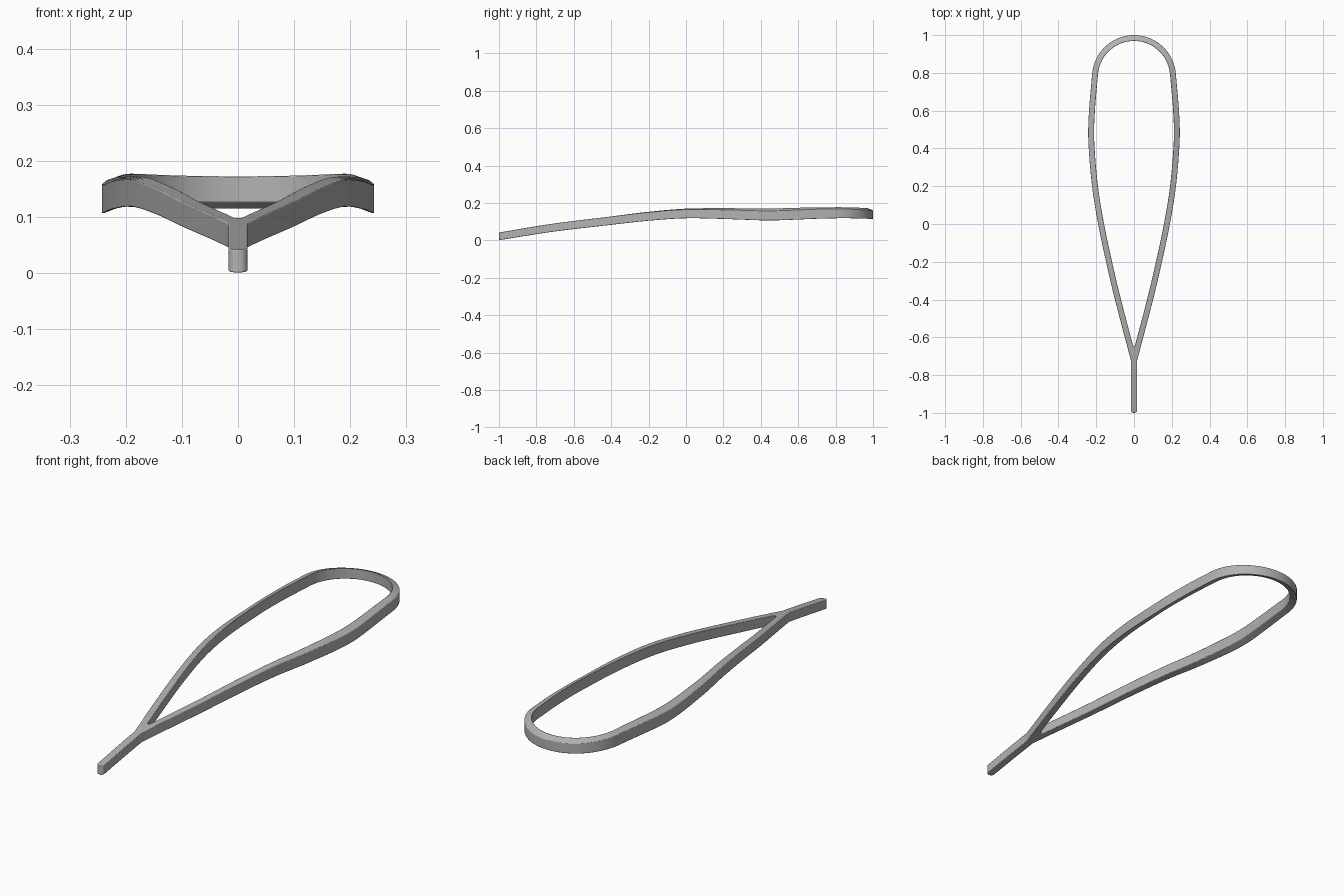
import bpy, bmesh, math
from mathutils import Vector

if "Cube" in bpy.data.objects:
    bpy.data.objects.remove(bpy.data.objects["Cube"])

grey = bpy.data.materials.new("mid grey")
grey.use_nodes = True
colour = (0.45, 0.45, 0.45, 1)
grey.diffuse_color = colour
grey.node_tree.nodes["Principled BSDF"].inputs["Base Color"].default_value = colour

THICK, FORK, APEX, HALF = 0.031, -0.72, -0.645, 0.017


def smooth(keys, t):
    """Smooth curve through (t, value) keys."""
    t = min(max(t, keys[0][0]), keys[-1][0])
    slope = lambda i: ((keys[min(i + 1, len(keys) - 1)][1] - keys[max(i - 1, 0)][1])
                       / (keys[min(i + 1, len(keys) - 1)][0] - keys[max(i - 1, 0)][0]))
    i = next(k for k in range(len(keys) - 1) if t <= keys[k + 1][0])
    (a, va), (b, vb) = keys[i], keys[i + 1]
    h = b - a
    u = (t - a) / h
    return ((2*u**3 - 3*u**2 + 1) * va + (u**3 - 2*u**2 + u) * h * slope(i)
            + (3*u**2 - 2*u**3) * vb + (u**3 - u**2) * h * slope(i + 1))


# Half width, underside height, depth and inward rise, all along y
width = [(FORK, HALF), (-0.4, 0.101), (-0.2, 0.148), (0, 0.19), (0.2, 0.222),
         (0.45, 0.242), (0.6, 0.238), (0.8, 0.221)]
under = [(-1, 0.001), (FORK, 0.045), (-0.4, 0.083), (-0.2, 0.105), (0, 0.118),
         (0.2, 0.114), (0.45, 0.106), (0.7, 0.115), (0.85, 0.118), (1, 0.114)]
depth = [(-1, 0.041), (FORK, 0.043), (-0.2, 0.046), (0.45, 0.052), (0.8, 0.051), (1, 0.046)]
rise = [(-0.4, 0), (0, 0.004), (0.45, 0.013), (0.8, 0.009), (1, 0.012)]

# Outer outline: arm, rounded end, then the mirrored half
right = [Vector((smooth(width, y), y)) for y in
         [FORK + (0.797 - FORK) * i / 56 for i in range(57)]]
for i in range(1, 25):
    a = math.radians(5 + 85 * i / 24)
    right.append(Vector((0.222 * math.cos(a), 0.778 + 0.222 * math.sin(a))))
outer = right + [Vector((-p.x, p.y)) for p in reversed(right[:-1])]

# Inner outline: offset inward, meeting in a small rounded crotch
inner = []
for i, p in enumerate(outer):
    d = (outer[min(i + 1, len(outer) - 1)] - outer[max(i - 1, 0)]).normalized()
    q = p + Vector((-d.y, d.x)) * THICK
    side = 1 if i < len(right) - 1 else -1
    if q.y < 0:
        q = Vector((side * max(side * q.x, 0.004), max(q.y, APEX)))
    inner.append(q)

bm = bmesh.new()


def edge_pair(p, y, lift=0):
    """Top and bottom vertices for one outline point."""
    z = smooth(under, y) + lift
    return (bm.verts.new((p.x, p.y, z + smooth(depth, y))), bm.verts.new((p.x, p.y, z)))


# Loop with a slightly domed top and underside
outs = [edge_pair(p, p.y) for p in outer]
ins = [edge_pair(q, q.y, smooth(rise, q.y)) for q in inner]
n = len(outs)
for i in range(n):
    j = (i + 1) % n
    (a, b), (c, d), (e, f), (g, h) = outs[i], outs[j], ins[j], ins[i]
    bm.faces.new((a, c, e, g))
    bm.faces.new((b, h, f, d))
    bm.faces.new((g, e, f, h))
    if j:
        bm.faces.new((a, b, d, c))

# Stem with a rounded tip, joined to the fork
stem = [Vector((HALF, FORK + (-0.985 - FORK) * i / 8)) for i in range(1, 9)]
stem += [Vector((HALF * math.cos(t), -0.985 - 0.015 * math.sin(t)))
         for t in (math.pi * k / 10 for k in range(1, 5))]
left, right_side = outs[-1], outs[0]
for p in stem:
    r, l = edge_pair(p, p.y), edge_pair(Vector((-p.x, p.y)), p.y)
    bm.faces.new((right_side[0], left[0], l[0], r[0]))
    bm.faces.new((right_side[1], r[1], l[1], left[1]))
    bm.faces.new((right_side[0], r[0], r[1], right_side[1]))
    bm.faces.new((left[0], left[1], l[1], l[0]))
    left, right_side = l, r
bm.faces.new((right_side[0], left[0], left[1], right_side[1]))

bmesh.ops.remove_doubles(bm, verts=bm.verts, dist=0.0003)
bmesh.ops.recalc_face_normals(bm, faces=bm.faces)
mesh = bpy.data.meshes.new("loop_frame")
bm.to_mesh(mesh)
bm.free()
mesh.materials.append(grey)
frame = bpy.data.objects.new("loop_frame", mesh)
bpy.context.collection.objects.link(frame)

# Soften the rim slightly, then shade smooth with sharp corners
bevel = frame.modifiers.new("edge_softening", "BEVEL")
bevel.width = 0.002
bevel.segments = 2
bevel.angle_limit = math.radians(50)
bpy.context.view_layer.objects.active = frame
frame.select_set(True)
bpy.ops.object.shade_smooth_by_angle(angle=math.radians(35))
